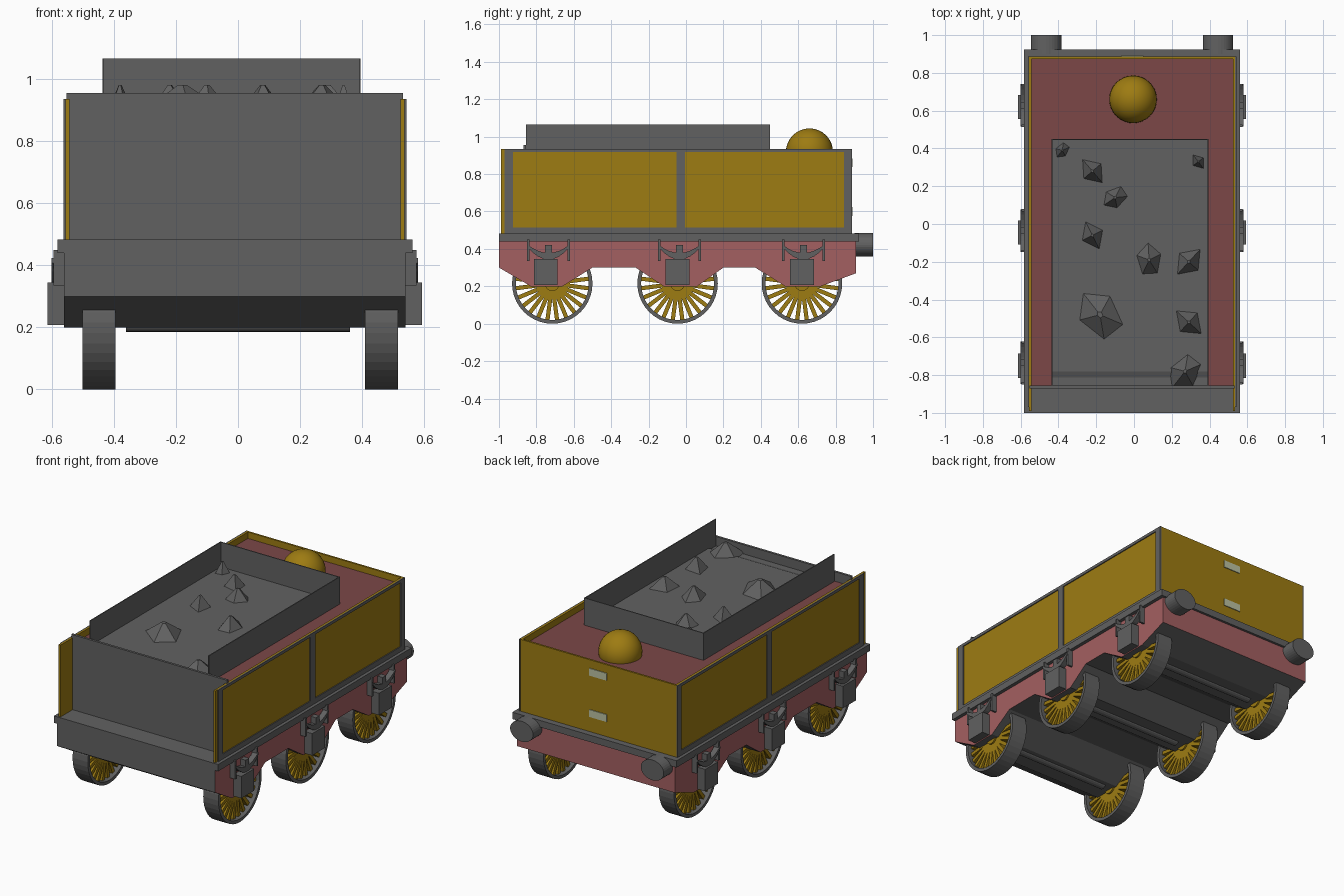
import bpy, bmesh, math, random
from mathutils import Matrix, Vector

random.seed(4)
old = bpy.data.objects.get("Cube")
if old:
    bpy.data.objects.remove(old, do_unlink=True)


def material(name, rgb):
    m = bpy.data.materials.new(name)
    m.use_nodes = True
    m.diffuse_color = (*rgb, 1)
    m.node_tree.nodes["Principled BSDF"].inputs["Base Color"].default_value = (*rgb, 1)
    return m


GREY = material("iron grey", (0.12, 0.12, 0.12))
YELLOW = material("mustard yellow", (0.34, 0.2, 0.006))
RED = material("frame red", (0.37, 0.115, 0.12))
DECK = material("deck dark red", (0.2, 0.064, 0.064))
PALE = material("pale plate", (0.5, 0.54, 0.36))


def finish(name, bm, *mats):
    bmesh.ops.recalc_face_normals(bm, faces=bm.faces)
    me = bpy.data.meshes.new(name)
    bm.to_mesh(me)
    bm.free()
    for m in mats:
        me.materials.append(m)
    ob = bpy.data.objects.new(name, me)
    bpy.context.collection.objects.link(ob)
    return ob


def add_box(bm, lo, hi, turn=Matrix()):
    lo, hi = Vector(lo), Vector(hi)
    m = turn @ Matrix.Translation((lo + hi) / 2) @ Matrix.Diagonal((*(hi - lo), 1))
    bmesh.ops.create_cube(bm, size=1, matrix=m)


def boxes(name, mat, *pairs):
    bm = bmesh.new()
    for lo, hi in pairs:
        add_box(bm, lo, hi)
    return finish(name, bm, mat)


def prism(bm, profile, x0, x1):
    # Extrude a side-on (y, z) outline across x
    face = bm.faces.new([bm.verts.new((x0, y, z)) for y, z in profile])
    out = bmesh.ops.extrude_face_region(bm, geom=[face])
    verts = [g for g in out["geom"] if isinstance(g, bmesh.types.BMVert)]
    bmesh.ops.translate(bm, verts=verts, vec=(x1 - x0, 0, 0))


def add_cylinder(bm, radius, depth, centre, axis, segments=32):
    turn = Matrix.Rotation(math.pi / 2, 4, axis)
    bmesh.ops.create_cone(bm, cap_ends=True, segments=segments, radius1=radius, radius2=radius,
                          depth=depth, matrix=Matrix.Translation(centre) @ turn)


CX = -0.01
WHEEL_Y = (-0.715, -0.045, 0.62)
AXLE_Z = 0.215

# Full-width chassis: red sides and rear, grey front and underside
bm = bmesh.new()
outline = [(-1, 0.44), (-1, 0.30), (-0.83, 0.2), (-0.66, 0.2), (-0.5, 0.30), (-0.27, 0.30),
           (-0.12, 0.2), (0.06, 0.2), (0.2, 0.30), (0.37, 0.30), (0.53, 0.2), (0.72, 0.2),
           (0.91, 0.27), (0.91, 0.44)]
prism(bm, outline, CX - 0.55, CX + 0.55)
bm.normal_update()
bmesh.ops.recalc_face_normals(bm, faces=bm.faces)
for f in bm.faces:
    f.material_index = 1 if abs(f.normal.x) > 0.9 or f.normal.y > 0.9 else 0
finish("chassis", bm, GREY, RED)

boxes("running_board", GREY, ((CX - 0.572, -1, 0.44), (CX + 0.572, 0.925, 0.483)))

# Tank with a dark red deck
bm = bmesh.new()
add_box(bm, (CX - 0.536, -0.86, 0.48), (CX + 0.536, 0.876, 0.895))
bm.normal_update()
for f in bm.faces:
    f.material_index = 1 if f.normal.z > 0.9 else 0
finish("tank", bm, GREY, DECK)

boxes("tank_rear_panel", YELLOW, ((CX - 0.545, 0.874, 0.483), (CX + 0.545, 0.886, 0.935)))
boxes("rear_plates", PALE, *[((CX - 0.06, 0.885, z - 0.023), (CX + 0.06, 0.891, z + 0.023))
                             for z in (0.86, 0.6)])
boxes("front_plate", GREY, ((CX - 0.542, -0.87, 0.483), (CX + 0.542, -0.855, 0.955)))

# Side panels, their edging strips, and running gear fittings
for side, s in (("left", 1), ("right", -1)):
    def span(a, b):
        return sorted((CX + s * a, CX + s * b))

    a, b = span(0.533, 0.546)
    boxes(side + "_tank_panel", YELLOW, ((a, -0.99, 0.483), (b, 0.886, 0.935)))
    a, b = span(0.544, 0.552)
    strips = [((a, y0, 0.483), (b, y1, 0.935))
              for y0, y1 in ((-0.97, -0.925), (-0.052, -0.005), (0.845, 0.887))]
    strips += [((a, -0.97, z0), (b, 0.887, z1)) for z0, z1 in ((0.483, 0.515), (0.917, 0.935))]
    boxes(side + "_panel_edging", GREY, *strips)

    a, b = span(0.545, 0.603)
    boxes(side + "_axle_boxes", GREY, *[((a, y - 0.064, 0.207), (b, y + 0.064, 0.345))
                                        for y in (-0.75, -0.045, 0.62)])

    # Curved springs with a centre buckle and end hangers
    bm = bmesh.new()
    a, b = span(0.555, 0.59)
    for y in (-0.735, -0.035, 0.628):
        steps = [i / 4 for i in range(-4, 5)]
        top = [(y + 0.112 * t, 0.378 + 0.045 * t * t) for t in steps]
        low = [(y + 0.112 * t, 0.343 + 0.065 * t * t) for t in reversed(steps)]
        prism(bm, top + low, a, b)
        add_box(bm, (a, y - 0.018, 0.34), (b, y + 0.018, 0.42))
        for e in (-0.108, 0.108):
            h0, h1 = span(0.545, 0.585)
            add_box(bm, (h0, y + e - 0.006, 0.335), (h1, y + e + 0.006, 0.45))
    finish(side + "_springs", bm, GREY)

    # Rear buffer, wider than tall
    bm = bmesh.new()
    x = CX + s * 0.455
    add_cylinder(bm, 0.08, 0.1, (x, 0.95, 0), "X")
    bmesh.ops.scale(bm, vec=(1, 1, 0.8), verts=bm.verts)
    bmesh.ops.translate(bm, vec=(0, 0, 0.422), verts=bm.verts)
    finish(side + "_buffer", bm, GREY)

    # Wheels: square-section tyre, spokes and hub
    wx = 0.007 + s * 0.455
    for n, y in zip(("front", "middle", "rear"), WHEEL_Y):
        bm = bmesh.new()
        rings = []
        for r, dx in ((0.215, -0.053), (0.215, 0.053), (0.195, 0.053), (0.195, -0.053)):
            rings.append([bm.verts.new((wx + dx, y + r * math.cos(k * math.tau / 40),
                                        AXLE_Z + r * math.sin(k * math.tau / 40)))
                          for k in range(40)])
        for p, q in zip(rings, rings[1:] + rings[:1]):
            for k in range(40):
                j = (k + 1) % 40
                bm.faces.new((p[k], p[j], q[j], q[k]))
        finish(f"{side}_{n}_tyre", bm, GREY)

        bm = bmesh.new()
        add_cylinder(bm, 0.04, 0.08, (wx, y, AXLE_Z), "Y", 16)
        for k in range(24):
            turn = (Matrix.Translation((wx, y, AXLE_Z))
                    @ Matrix.Rotation((k + 0.5) * math.tau / 24, 4, "X"))
            add_box(bm, (-0.03, -0.011, 0.03), (0.03, 0.011, 0.2), turn)
        finish(f"{side}_{n}_spokes", bm, YELLOW)

# Axles
bm = bmesh.new()
for y in WHEEL_Y:
    add_cylinder(bm, 0.03, 0.72, (0, y, AXLE_Z), "Y", 16)
finish("axles", bm, GREY)

# Water dome
bm = bmesh.new()
bmesh.ops.create_uvsphere(bm, u_segments=32, v_segments=16, radius=0.126,
                          matrix=Matrix.Translation((-0.005, 0.66, 0.918)))
for f in bm.faces:
    f.smooth = True
finish("dome", bm, YELLOW)

# Coal bunker walls, open at the front
boxes("bunker_walls", GREY,
      ((-0.437, -0.855, 0.89), (-0.431, 0.45, 1.066)),
      ((0.389, -0.855, 0.89), (0.395, 0.45, 1.066)),
      ((-0.437, 0.444, 0.89), (0.395, 0.45, 1.066)))

# Coal bed falling away at the front
bm = bmesh.new()
prism(bm, [(-0.856, 0.88), (-0.78, 0.91), (0.446, 0.91), (0.446, 0.87), (-0.856, 0.87)],
      -0.433, 0.391)
finish("coal_bed", bm, GREY)
boxes("coal_front_fill", GREY, ((-0.433, -0.856, 0.87), (0.391, -0.78, 0.897)))

# Coal lumps: rough pyramids (x, y, radius)
bm = bmesh.new()
lumps = [(-0.22, 0.28, 0.09), (-0.1, 0.14, 0.08), (-0.22, -0.06, 0.09), (0.08, -0.19, 0.1),
         (0.29, -0.2, 0.1), (-0.18, -0.48, 0.16), (0.29, -0.52, 0.1), (0.27, -0.78, 0.11),
         (0.34, 0.33, 0.05), (-0.38, 0.39, 0.05)]
for x, y, r in lumps:
    m = Matrix.Translation((x, y, 0.94)) @ Matrix.Rotation(random.uniform(0, 3), 4, "Z")
    bmesh.ops.create_cone(bm, cap_ends=True, segments=random.choice((4, 5)), radius1=r,
                          radius2=r * 0.12, depth=0.08,
                          matrix=m @ Matrix.Diagonal((0.75, 1.0, 1, 1)))
finish("coal_lumps", bm, GREY)
